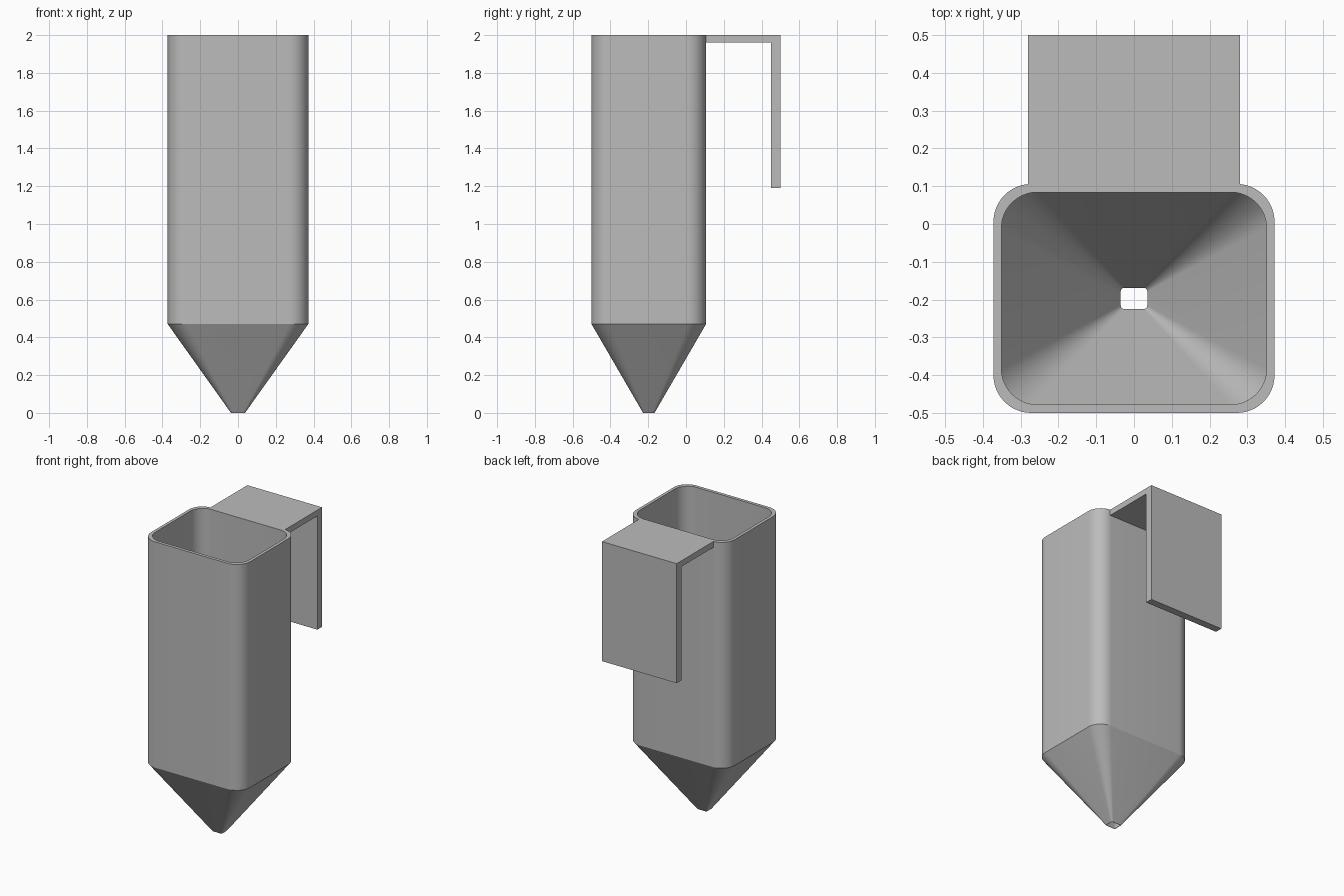
import bpy, bmesh, math

cube = bpy.data.objects.get("Cube")
if cube:
    bpy.data.objects.remove(cube, do_unlink=True)

grey = bpy.data.materials.new("plain grey")
grey.use_nodes = True
colour = (0.5, 0.5, 0.5, 1)
grey.diffuse_color = colour
grey.node_tree.nodes["Principled BSDF"].inputs["Base Color"].default_value = colour

CENTRE_Y = -0.197
SHOULDER = 0.47      # height where the straight walls meet the funnel
TIP_SCALE = 0.1
STEPS = 12


def finish(name, bm):
    bmesh.ops.recalc_face_normals(bm, faces=bm.faces)
    mesh = bpy.data.meshes.new(name)
    bm.to_mesh(mesh)
    bm.free()
    mesh.materials.append(grey)
    obj = bpy.data.objects.new(name, mesh)
    bpy.context.collection.objects.link(obj)
    return obj


def rounded_ring(bm, half_x, half_y, radius, z, scale=1):
    """Rounded rectangle of vertices at height z."""
    ring = []
    for corner, (sx, sy) in enumerate([(1, 1), (-1, 1), (-1, -1), (1, -1)]):
        for i in range(STEPS + 1):
            a = math.pi / 2 * (corner + i / STEPS)
            x = sx * (half_x - radius) + radius * math.cos(a)
            y = sy * (half_y - radius) + radius * math.sin(a)
            ring.append(bm.verts.new((x * scale, CENTRE_Y + y * scale, z)))
    return ring


# Hollow container: outer wall, rim, inner wall and open funnel tip
bm = bmesh.new()
outer = (0.372, 0.303, 0.1)
inner = (0.351, 0.281, 0.095)
rings = [
    rounded_ring(bm, *outer, 0, TIP_SCALE),
    rounded_ring(bm, *outer, SHOULDER),
    rounded_ring(bm, *outer, 2),
    rounded_ring(bm, *inner, 2),
    rounded_ring(bm, *inner, SHOULDER),
    rounded_ring(bm, *inner, 0, TIP_SCALE),
]
for low, high in zip(rings, rings[1:] + rings[:1]):
    for i in range(len(low)):
        j = (i + 1) % len(low)
        bm.faces.new((low[i], low[j], high[j], high[i]))
container = finish("funnel_container", bm)

bpy.ops.object.select_all(action="DESELECT")
container.select_set(True)
bpy.context.view_layer.objects.active = container
bpy.ops.object.shade_smooth_by_angle(angle=math.radians(25))

# Hanging hook: L profile in the side plane, extruded across the width
bm = bmesh.new()
profile = [(0.1, 2), (0.5, 2), (0.5, 1.19), (0.45, 1.19), (0.45, 1.96), (0.1, 1.96)]
face = bm.faces.new([bm.verts.new((-0.28, y, z)) for y, z in profile])
side = bmesh.ops.extrude_face_region(bm, geom=[face])
verts = [v for v in side["geom"] if isinstance(v, bmesh.types.BMVert)]
bmesh.ops.translate(bm, verts=verts, vec=(0.56, 0, 0))
finish("hanging_hook", bm)
